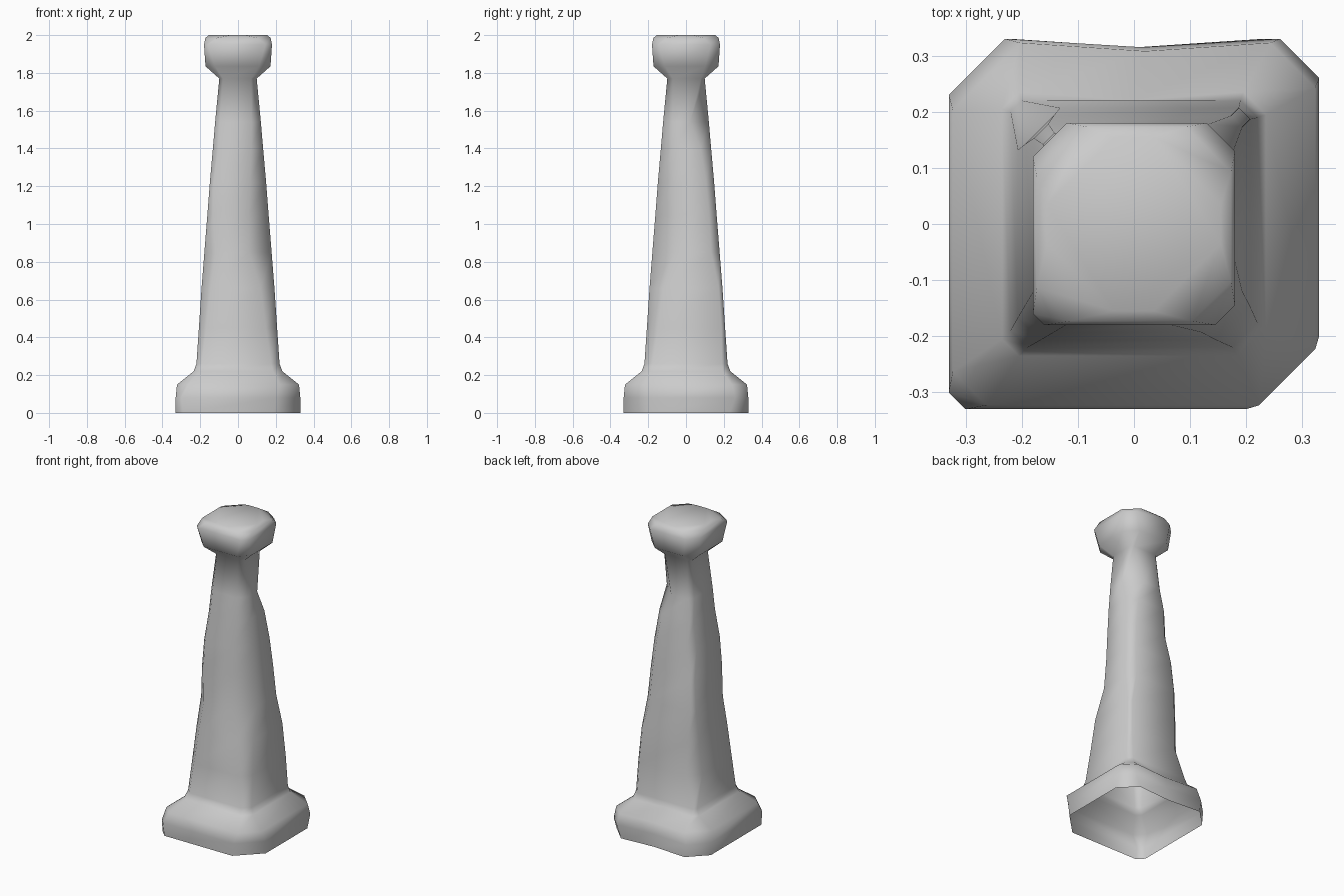
import bpy, bmesh

if "Cube" in bpy.data.objects:
    bpy.data.objects.remove(bpy.data.objects["Cube"])

# Each ring: height, half width, corner chips (front right, back right, back left, front left)
RINGS = [
    # base block
    (0.00, 0.33, (.14, .10, .11, .04)),
    (0.08, 0.33, (.13, .07, .10, .03)),
    (0.15, 0.323, (.10, .08, .12, .06)),
    (0.22, 0.235, (.05, .04, .03, .03)),
    # worn, tapering shaft
    (0.26, 0.22, (.044, .03, .02, .03)),
    (0.45, 0.207, (.06, .02, .075, .04)),
    (0.66, 0.193, (.073, .02, .05, .05)),
    (0.85, 0.178, (.12, .045, .025, .06)),
    (1.05, 0.162, (.105, .04, .02, .03)),
    (1.22, 0.149, (.086, .043, .043, .02)),
    (1.40, 0.133, (.063, .056, .02, .03)),
    (1.54, 0.121, (.05, .10, .03, .025)),
    (1.77, 0.099, (.03, .02, .02, .02)),
    # cap block
    (1.835, 0.172, (.06, .07, .07, .05)),
    (1.95, 0.18, (.035, .05, .06, .02)),
    (1.985, 0.173, (.07, .08, .09, .06)),
    (2.00, 0.155, (.12, .12, .12, .12)),
]


def chipped_square(bm, z, h, chips):
    """Square ring with each corner cut off by its own amount."""
    fr, br, bl, fl = chips
    pts = [(h - fr, -h), (h, -h + fr), (h, h - br), (h - br, h),
           (-h + bl, h), (-h, h - bl), (-h, -h + fl), (-h + fl, -h)]
    return [bm.verts.new((x, y, z)) for x, y in pts]


# Loft the rings, underside left open
bm = bmesh.new()
rings = [chipped_square(bm, *r) for r in RINGS]
for a, b in zip(rings, rings[1:]):
    for i in range(8):
        j = (i + 1) % 8
        bm.faces.new((a[i], a[j], b[j], b[i]))
bm.faces.new(rings[-1])

# Small dent in the back edge of the base
back = bmesh.ops.subdivide_edges(
    bm, edges=[bm.edges.get((r[3], r[4])) for r in rings[:4]], cuts=1)
for v in back["geom_inner"]:
    if isinstance(v, bmesh.types.BMVert):
        v.co.y -= 0.015

mesh = bpy.data.meshes.new("stone_pillar")
bm.to_mesh(mesh)
bm.free()
mesh.polygons.foreach_set("use_smooth", [True] * len(mesh.polygons))
pillar = bpy.data.objects.new("stone_pillar", mesh)
bpy.context.collection.objects.link(pillar)
